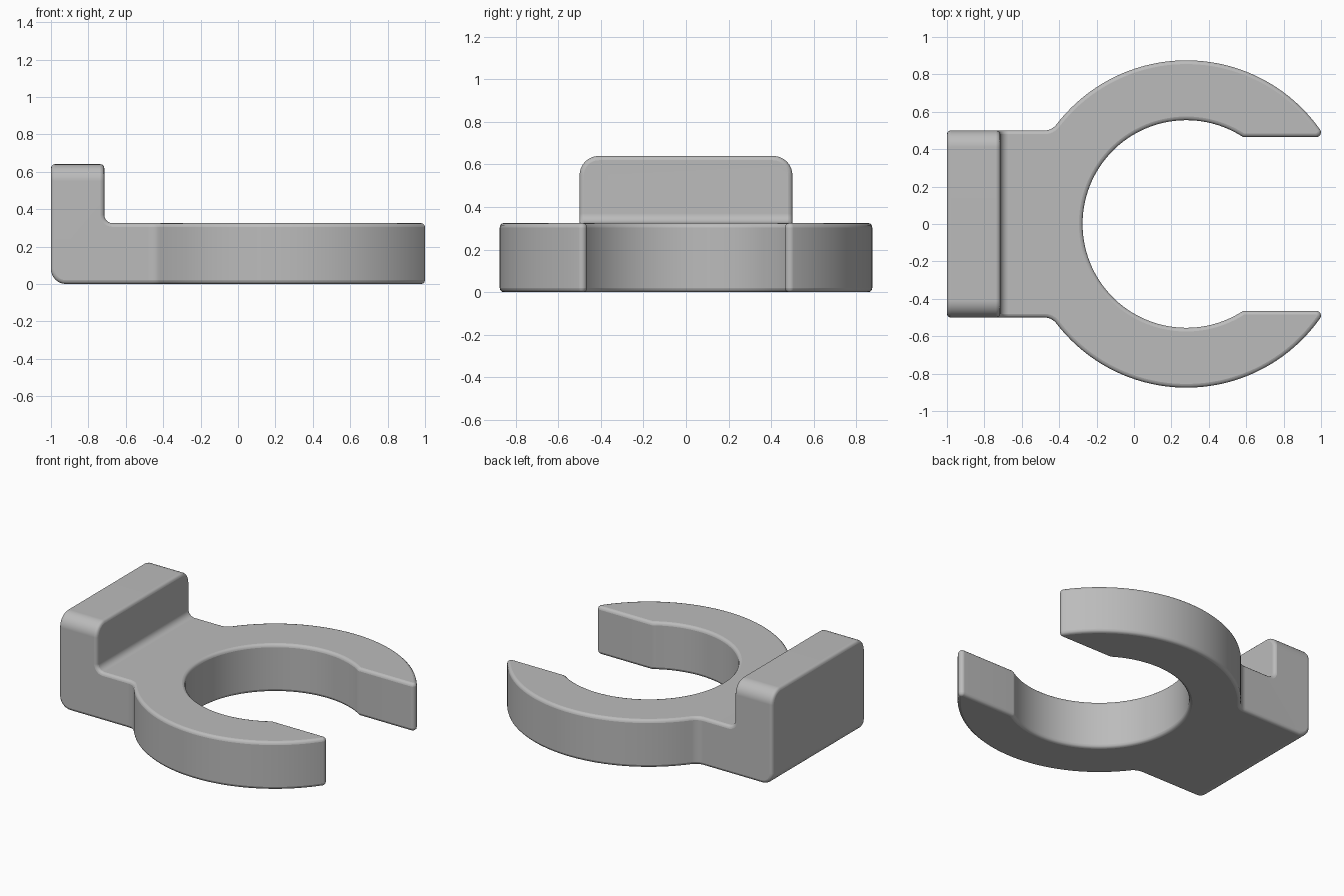
import bpy
import bmesh
from math import sin, cos, pi, sqrt, atan2, asin
from mathutils import Vector

cube = bpy.data.objects.get("Cube")
if cube:
    bpy.data.objects.remove(cube, do_unlink=True)

CX, OUTER, INNER = 0.28, 0.875, 0.555   # ring centre and radii
SLOT, HALF = 0.465, 0.5                 # half widths of mouth and base
THICK, HEIGHT, WALL_X = 0.325, 0.64, -0.715


def arc(cx, cy, r, a0, a1, n):
    return [(cx + r * cos(a0 + (a1 - a0) * i / n),
             cy + r * sin(a0 + (a1 - a0) * i / n)) for i in range(n + 1)]


def prism(name, points, place, along):
    """Extrude a closed outline into a solid."""
    bm = bmesh.new()
    face = bm.faces.new([bm.verts.new(place(*p)) for p in points])
    out = bmesh.ops.extrude_face_region(bm, geom=[face])
    bmesh.ops.translate(bm, vec=Vector(along),
                        verts=[g for g in out["geom"] if isinstance(g, bmesh.types.BMVert)])
    bmesh.ops.recalc_face_normals(bm, faces=bm.faces)
    mesh = bpy.data.meshes.new(name)
    bm.to_mesh(mesh)
    bm.free()
    obj = bpy.data.objects.new(name, mesh)
    bpy.context.collection.objects.link(obj)
    return obj


# Plan outline: base plate, neck fillet, outer arc, rounded tip, inner arc
neck_r, tip_r = 0.08, 0.025
neck_dx = sqrt((OUTER + neck_r) ** 2 - (HALF + neck_r) ** 2)
tip_dx = sqrt((OUTER - tip_r) ** 2 - (SLOT + tip_r) ** 2)
neck_a = atan2(HALF + neck_r, neck_dx)
tip_a = atan2(SLOT + tip_r, tip_dx)
half = [(-1.2, HALF)]
half += arc(CX - neck_dx, HALF + neck_r, neck_r, -pi / 2, -neck_a, 6)
half += arc(CX, 0, OUTER, pi - neck_a, tip_a, 40)[1:]
half += arc(CX + tip_dx, SLOT + tip_r, tip_r, tip_a, -pi / 2, 8)[1:]
half += arc(CX, 0, INNER, asin(SLOT / INNER), pi, 40)
plan = half + [(x, -y) for x, y in reversed(half[:-1])]
clip = prism("ring_clip", plan, lambda x, y: (x, y, -0.2), (0, 0, 1.2))

# Side profile: flat plate with an upright wall and rounded heel
side = arc(-0.92, 0.08, 0.08, pi, pi * 1.5, 8)
side += [(1.2, 0), (1.2, THICK)]
side += arc(WALL_X + 0.045, THICK + 0.045, 0.045, -pi / 2, -pi, 6)
side += [(WALL_X, HEIGHT), (-1, HEIGHT)]
cutter = prism("side_profile", side, lambda x, z: (x, -1.2, z), (0, 2.4, 0))
cutter.hide_render = True

bpy.context.view_layer.objects.active = clip
clip.select_set(True)
mod = clip.modifiers.new("Profile", "BOOLEAN")
mod.operation, mod.solver, mod.object = "INTERSECT", "EXACT", cutter
bpy.ops.object.modifier_apply(modifier=mod.name)
bpy.data.objects.remove(cutter, do_unlink=True)

# Large rounding on the two upper corners of the wall
bm = bmesh.new()
bm.from_mesh(clip.data)
bmesh.ops.remove_doubles(bm, verts=bm.verts, dist=0.0001)
corners = [e for e in bm.edges
           if all(v.co.z > HEIGHT - 0.01 for v in e.verts)
           and abs(e.verts[0].co.y - e.verts[1].co.y) < 0.01]
bmesh.ops.bevel(bm, geom=corners, offset=0.09, offset_type="OFFSET",
                segments=8, profile=0.5, affect="EDGES")
bm.to_mesh(clip.data)
bm.free()

# Small rounding on every remaining sharp edge
bpy.ops.object.shade_smooth_by_angle(angle=0.7)
bevel = clip.modifiers.new("Soft edges", "BEVEL")
bevel.width, bevel.segments = 0.02, 3
bevel.limit_method, bevel.angle_limit = "ANGLE", 0.7
bevel.use_clamp_overlap = False
bpy.ops.object.modifier_apply(modifier=bevel.name)
bpy.ops.object.shade_smooth_by_angle(angle=0.6)
weighted = clip.modifiers.new("Flat shading", "WEIGHTED_NORMAL")
weighted.keep_sharp = True

# Plain grey
grey = bpy.data.materials.new("grey")
grey.use_nodes = True
colour = (0.5, 0.5, 0.5, 1)
grey.diffuse_color = colour
grey.node_tree.nodes["Principled BSDF"].inputs["Base Color"].default_value = colour
clip.data.materials.clear()
clip.data.materials.append(grey)
